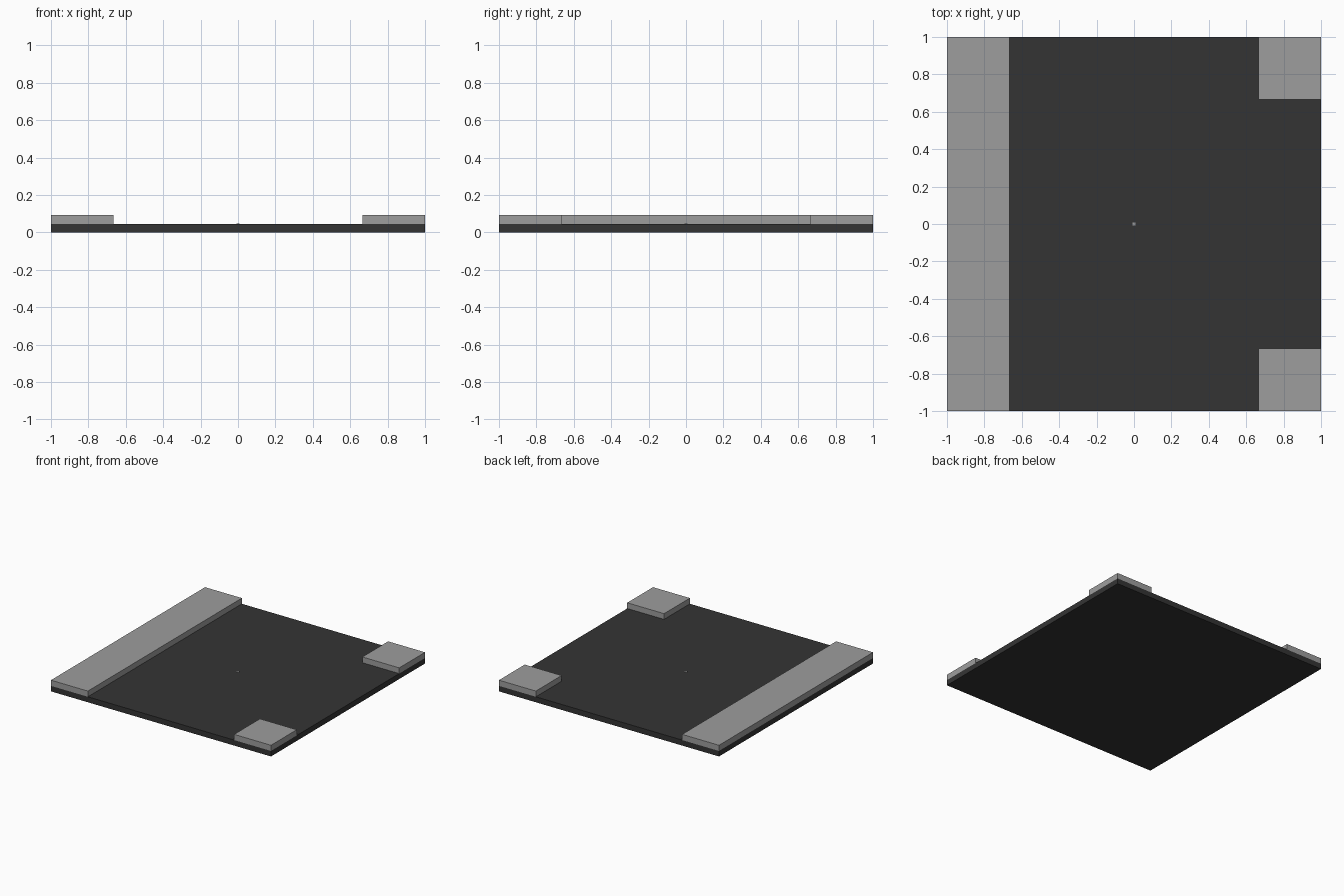
import bpy

if "Cube" in bpy.data.objects:
    bpy.data.objects.remove(bpy.data.objects["Cube"])


def material(name, value):
    m = bpy.data.materials.new(name)
    m.diffuse_color = (value, value, value, 1)
    m.use_nodes = True
    m.node_tree.nodes["Principled BSDF"].inputs["Base Color"].default_value = m.diffuse_color
    return m


asphalt = material("dark_asphalt", 0.034)
concrete = material("grey_concrete", 0.34)


def box(name, low, high, mat):
    """Axis-aligned box between two corners."""
    centre = [(a + b) / 2 for a, b in zip(low, high)]
    bpy.ops.mesh.primitive_cube_add(size=1, location=centre)
    ob = bpy.context.object
    ob.name = name
    ob.scale = [b - a for a, b in zip(low, high)]
    bpy.ops.object.transform_apply(location=False, rotation=False, scale=True)
    ob.data.materials.append(mat)
    return ob


ROAD_TOP, KERB_TOP, EDGE = 0.045, 0.092, 0.665

# Road slab
box("road_slab", (-1, -1, 0), (1, 1, ROAD_TOP), asphalt)

# Long pavement on the left
box("long_pavement", (-1, -1, ROAD_TOP), (-EDGE, 1, KERB_TOP), concrete)

# Square pavement corners on the right
for name, y0, y1 in (("front_corner_pavement", -1, -EDGE),
                     ("back_corner_pavement", EDGE, 1)):
    box(name, (EDGE, y0, ROAD_TOP), (1, y1, KERB_TOP), concrete)

# Tiny centre mark on the road
box("centre_mark", (-0.008, -0.008, ROAD_TOP), (0.008, 0.008, ROAD_TOP + 0.002), concrete)
